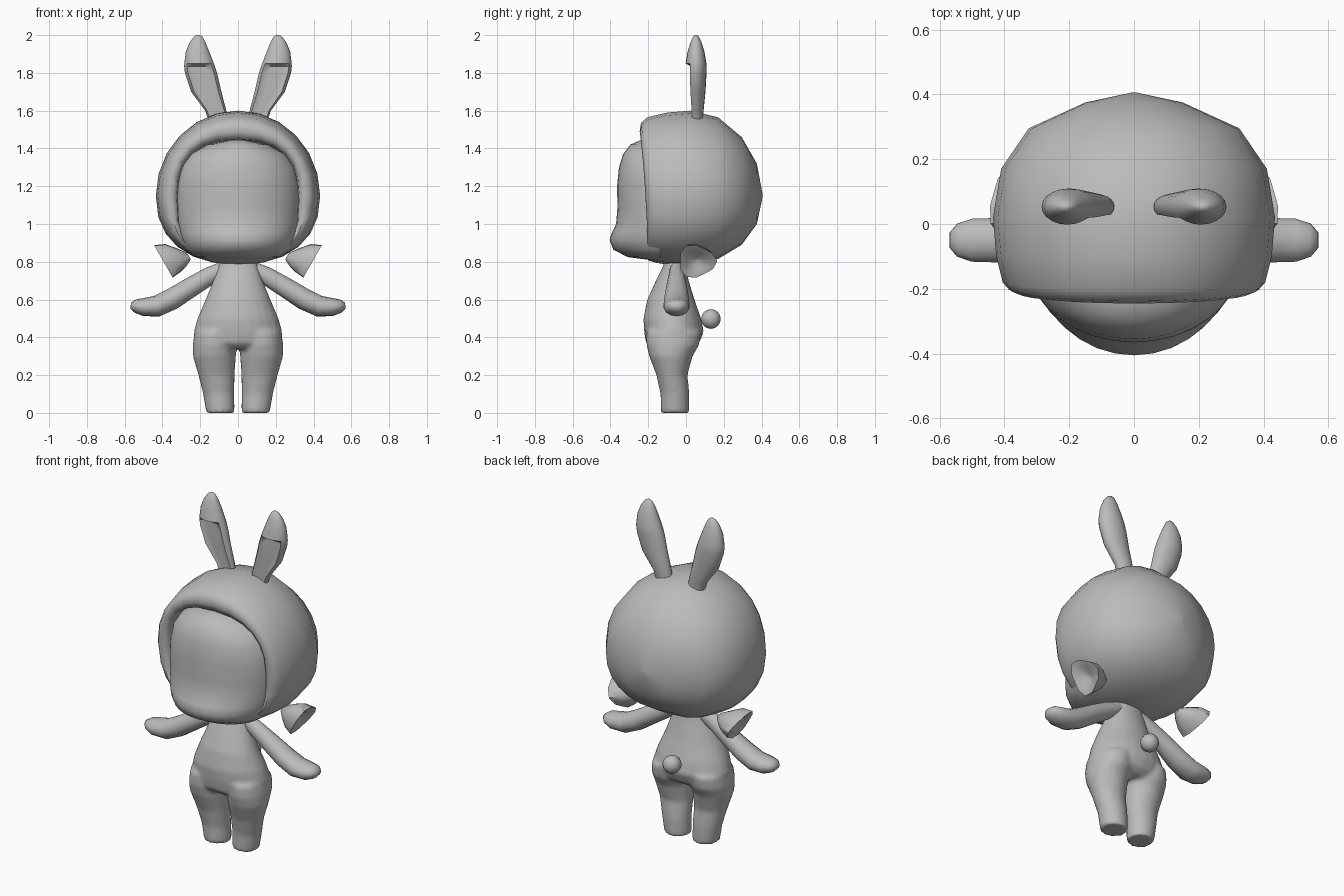
import bpy, bmesh, math
from mathutils import Vector

cube = bpy.data.objects.get("Cube")
if cube:
    bpy.data.objects.remove(cube)

GREY = (0.5, 0.5, 0.5, 1)
mat = bpy.data.materials.new("soft grey")
mat.use_nodes = True
mat.diffuse_color = GREY
bsdf = next(n for n in mat.node_tree.nodes if n.type == 'BSDF_PRINCIPLED')
bsdf.inputs["Base Color"].default_value = GREY


def finish(name, bm, angle=60):
    bmesh.ops.recalc_face_normals(bm, faces=bm.faces)
    me = bpy.data.meshes.new(name)
    bm.to_mesh(me)
    bm.free()
    me.materials.append(mat)
    ob = bpy.data.objects.new(name, me)
    bpy.context.collection.objects.link(ob)
    bpy.ops.object.select_all(action='DESELECT')
    ob.select_set(True)
    bpy.context.view_layer.objects.active = ob
    bpy.ops.object.shade_smooth_by_angle(angle=math.radians(angle))
    return ob


def add_loft(bm, rings, closed=True, caps=True):
    """Skin a list of equally long point rings."""
    rows = [[bm.verts.new(p) for p in r] for r in rings]
    n = len(rows[0])
    for a, b in zip(rows, rows[1:]):
        for i in range(n if closed else n - 1):
            j = (i + 1) % n
            bm.faces.new((a[i], a[j], b[j], b[i]))
    if caps:
        bm.faces.new(rows[0])
        bm.faces.new(rows[-1])


def loft(name, rings, angle=60, **kw):
    bm = bmesh.new()
    add_loft(bm, rings, **kw)
    return finish(name, bm, angle)


def spow(v, e):
    return math.copysign(abs(v) ** e, v)


def angles(n):
    return [2 * math.pi * i / n for i in range(n)]


def oval(c, u, v, n=16):
    c, u, v = Vector(c), Vector(u), Vector(v)
    return [c + u * math.cos(t) + v * math.sin(t) for t in angles(n)]


# Hood: upright slices from the back to the rim, then into the face opening
def hood_ring(y, hw, z0, z1, up=2.0, low=2.3, lean=0.0, curve=0.0):
    mid = 1.15
    pts = []
    for t in angles(24):
        c, s = math.cos(t), math.sin(t)
        e = 2 / (up if s > 0 else low)
        x = hw * spow(c, e)
        z = mid + (z1 - mid if s > 0 else mid - z0) * spow(s, e)
        pts.append((x, y - lean * (z - mid) + curve * x * x, z))
    return pts


loft("hood", [
    hood_ring(0.405, 0.01, 1.14, 1.16),
    hood_ring(0.375, 0.15, 1.0, 1.32),
    hood_ring(0.295, 0.325, 0.89, 1.46),
    hood_ring(0.17, 0.41, 0.815, 1.565),
    hood_ring(0.02, 0.435, 0.785, 1.6),
    hood_ring(-0.10, 0.425, 0.785, 1.59),
    hood_ring(-0.18, 0.405, 0.795, 1.565, lean=0.06),
    hood_ring(-0.215, 0.385, 0.805, 1.535, 2.1, 2.5, 0.06, 0.08),
    hood_ring(-0.225, 0.355, 0.815, 1.49, 2.3, 2.7, 0.06, 0.08),
    hood_ring(-0.205, 0.325, 0.825, 1.45, 2.5, 3.1, 0.06, 0.05),
    hood_ring(-0.13, 0.315, 0.835, 1.44, 2.5, 3.1),
])


# Face: level arcs with a jutting muzzle near the bottom
def face_arc(z, hw, front, n=17):
    pts = []
    for i in range(n):
        t = math.pi * i / (n - 1)
        x = -hw * math.cos(t)
        pts.append((x, -0.14 + (front + 0.14) * math.sin(t) ** 1.1, z))
    return pts


loft("face", [face_arc(*a) for a in (
    (0.812, 0.14, -0.21), (0.825, 0.22, -0.31), (0.865, 0.28, -0.385),
    (0.915, 0.30, -0.405), (0.955, 0.312, -0.392), (1.0, 0.32, -0.37),
    (1.09, 0.325, -0.363), (1.2, 0.322, -0.365), (1.3, 0.30, -0.355),
    (1.37, 0.25, -0.333), (1.42, 0.16, -0.295), (1.445, 0.04, -0.24))], closed=False)


# Body: torso and two legs fused into one soft skin
def level(z, cx, hw, front, back):
    return oval((cx, (front + back) / 2, z), (hw, 0, 0), (0, (back - front) / 2, 0), 24)


bm = bmesh.new()
add_loft(bm, [level(z, 0, hw, f, b) for z, hw, f, b in (
    (0.34, 0.17, -0.18, 0.03), (0.37, 0.225, -0.212, 0.07), (0.43, 0.235, -0.222, 0.095),
    (0.5, 0.215, -0.226, 0.08), (0.6, 0.172, -0.205, 0.045), (0.7, 0.132, -0.16, 0.015),
    (0.78, 0.105, -0.12, -0.005), (0.84, 0.09, -0.11, -0.01))])
for side in (-1, 1):
    add_loft(bm, [level(z, side * cx, hw, f, b) for z, cx, hw, f, b in (
        (0, 0.093, 0.075, -0.133, 0.017), (0.1, 0.102, 0.083, -0.135, 0.018),
        (0.2, 0.114, 0.096, -0.157, 0.008), (0.3, 0.125, 0.114, -0.195, 0.035),
        (0.36, 0.125, 0.115, -0.21, 0.07), (0.43, 0.12, 0.11, -0.21, 0.08))])
body = finish("body", bm)
remesh = body.modifiers.new("fuse", 'REMESH')
remesh.mode = 'VOXEL'
remesh.voxel_size = 0.012
remesh.use_smooth_shade = True
smooth = body.modifiers.new("soften", 'SMOOTH')
smooth.iterations = 5

# Tail
bm = bmesh.new()
bmesh.ops.create_uvsphere(bm, u_segments=12, v_segments=8, radius=0.052)
bmesh.ops.translate(bm, verts=bm.verts, vec=(0, 0.132, 0.497))
finish("tail", bm)


# Ears: tilted leaf shapes with a sunken groove low on the front
def ear_ring(side, z, cx, rx, ry, groove):
    ring = oval((cx, 0.053, z), (rx, 0, 0), (0, ry, 0), 20)
    if groove:
        for i, p in enumerate(ring):
            if 13 <= i <= 17:
                p.y = 0.053 - ry * 0.45
    return [(side * p.x, p.y, p.z) for p in ring]


EAR = ((1.54, 0.105, 0.048, 0.035, 1), (1.6, 0.118, 0.056, 0.04, 1),
       (1.7, 0.168, 0.08, 0.05, 1), (1.8, 0.196, 0.085, 0.056, 1),
       (1.835, 0.204, 0.081, 0.056, 1), (1.85, 0.206, 0.078, 0.055, 0),
       (1.91, 0.214, 0.063, 0.045, 0), (1.96, 0.214, 0.043, 0.03, 0),
       (1.99, 0.211, 0.024, 0.016, 0), (2.0, 0.21, 0.008, 0.006, 0))

# Arms: tubes swelling towards mitten hands, as (x, z, radius, depth)
ARM = ((0.07, 0.765, 0.04, 0.035), (0.15, 0.725, 0.048, 0.042),
       (0.25, 0.665, 0.053, 0.055), (0.35, 0.602, 0.057, 0.066),
       (0.43, 0.565, 0.056, 0.07), (0.5, 0.56, 0.048, 0.068),
       (0.545, 0.566, 0.035, 0.052), (0.568, 0.568, 0.016, 0.025))


def arm_rings(side):
    rings = []
    for i, (x, z, r, d) in enumerate(ARM):
        a, b = ARM[max(i - 1, 0)], ARM[min(i + 1, len(ARM) - 1)]
        run = Vector((b[0] - a[0], 0, b[1] - a[1])).normalized()
        across = Vector((-run.z * side, 0, run.x)) * r
        rings.append(oval((side * x, -0.05, z), across, (0, d, 0), 14))
    return rings


# Side tufts: flared trumpets with a wavy rim and hollow end
TUFT = ((0.26, 0.83, 0.02, 0), (0.3, 0.825, 0.055, 0.05), (0.345, 0.82, 0.085, 0.1),
        (0.395, 0.802, 0.098, 0.12), (0.385, 0.803, 0.06, 0.1), (0.355, 0.81, 0.015, 0))


def tuft_rings(side):
    rings = []
    for x, z, r, wave in TUFT:
        ring = []
        for t in angles(12):
            rr = r * (1 + wave * math.cos(3 * t))
            up = rr * math.sin(t)
            ring.append((side * (x + 0.5 * up), 0.056 + rr * math.cos(t), z + 0.87 * up))
        rings.append(ring)
    return rings


for side, word in ((1, "left"), (-1, "right")):
    loft(word + "_ear", [ear_ring(side, *e) for e in EAR], 45)
    loft(word + "_arm", arm_rings(side))
    loft(word + "_tuft", tuft_rings(side), 45)
